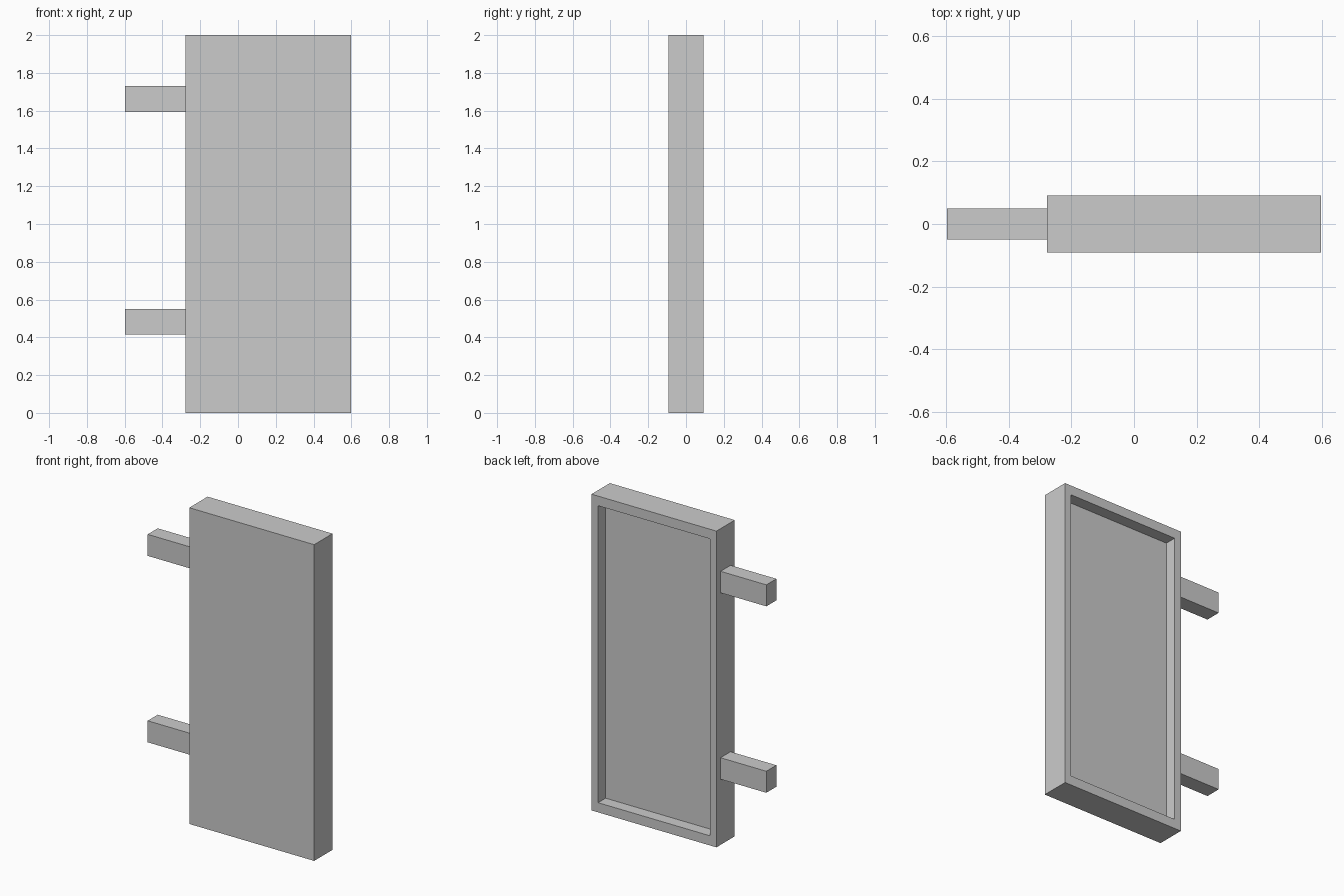
import bpy, bmesh
from mathutils import Vector

if "Cube" in bpy.data.objects:
    bpy.data.objects.remove(bpy.data.objects["Cube"])

X0, X1 = -0.277, 0.597      # panel sides
HALF_D, HEIGHT = 0.0915, 2.0
RIM_X, RIM_Z, RECESS = 0.046, 0.061, 0.075


def box(name, lo, hi):
    bm = bmesh.new()
    bmesh.ops.create_cube(bm, size=1)
    lo, hi = Vector(lo), Vector(hi)
    for v in bm.verts:
        v.co = (lo + hi) / 2 + v.co * (hi - lo)
    me = bpy.data.meshes.new(name)
    bm.to_mesh(me)
    bm.free()
    ob = bpy.data.objects.new(name, me)
    bpy.context.collection.objects.link(ob)
    return ob


# Door panel: solid slab with a shallow tray sunk into the back face
panel = box("door_panel", (X0, -HALF_D, 0), (X1, HALF_D, HEIGHT))
bm = bmesh.new()
bm.from_mesh(panel.data)
bm.normal_update()
back = next(f for f in bm.faces if f.normal.y > 0.9)
bmesh.ops.inset_region(bm, faces=[back], thickness=0.02)
cx, cz = (X0 + X1) / 2, HEIGHT / 2
half_w, half_h = (X1 - X0) / 2 - RIM_X, HEIGHT / 2 - RIM_Z
for v in back.verts:
    v.co.x = cx + (half_w if v.co.x > cx else -half_w)
    v.co.z = cz + (half_h if v.co.z > cz else -half_h)
floor = bmesh.ops.extrude_discrete_faces(bm, faces=[back])["faces"][0]
for v in floor.verts:
    v.co.y -= RECESS
bmesh.ops.recalc_face_normals(bm, faces=bm.faces)
bm.to_mesh(panel.data)
bm.free()

# Two mounting arms on the left side
for name, z0, z1 in (("lower_arm", 0.415, 0.551), ("upper_arm", 1.594, 1.73)):
    box(name, (-0.597, -0.05, z0), (X0, 0.05, z1))
